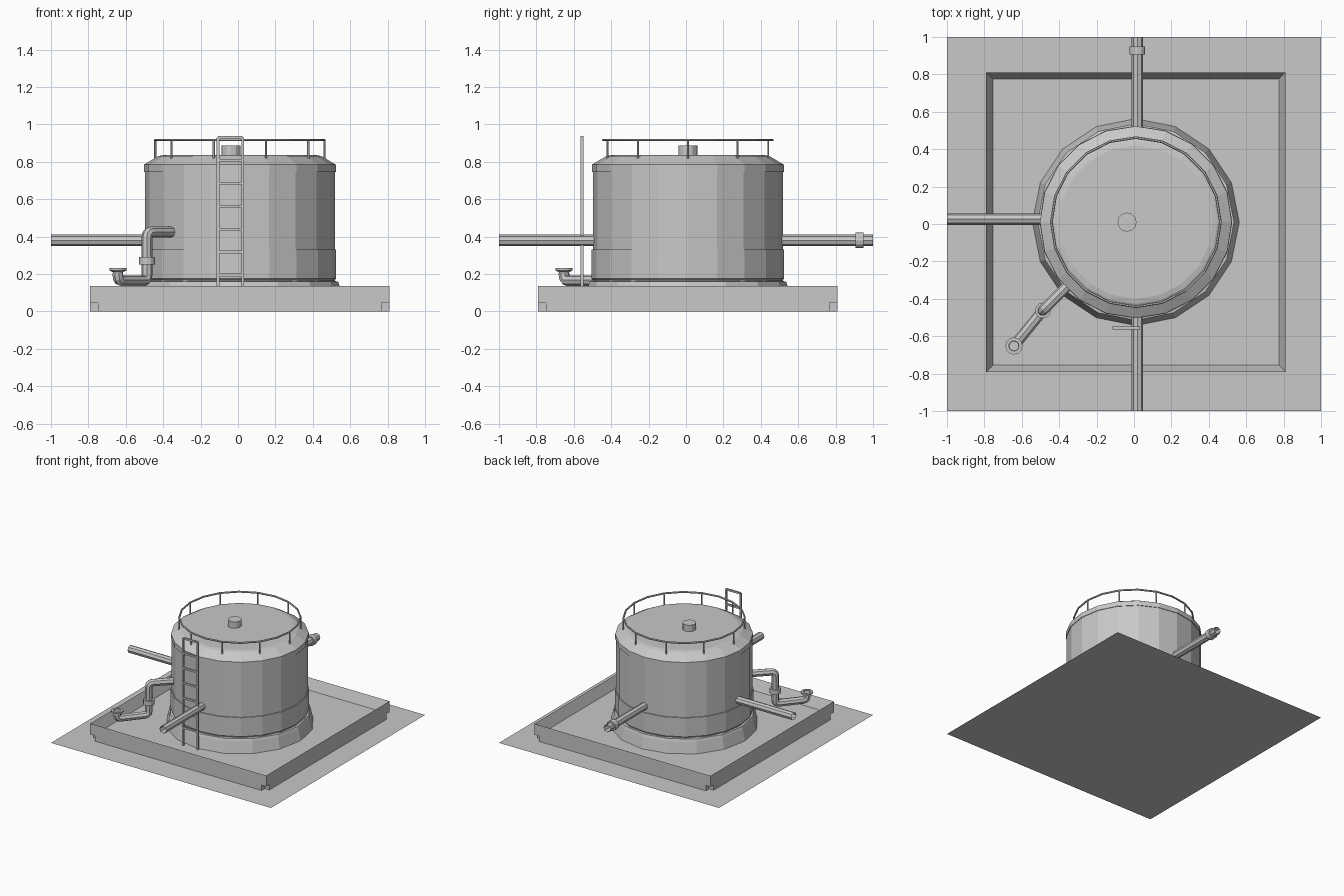
import bpy, bmesh, math
from mathutils import Vector

if "Cube" in bpy.data.objects:
    bpy.data.objects.remove(bpy.data.objects["Cube"])

C = 0.01            # centre of basin and tank
FLOOR = 0.05        # basin floor height
PIPE_Z, PIPE_R = 0.38, 0.031

grey = bpy.data.materials.new("plain_grey")
grey.use_nodes = True
grey.diffuse_color = (0.58, 0.58, 0.58, 1)
grey.node_tree.nodes["Principled BSDF"].inputs["Base Color"].default_value = grey.diffuse_color


def add_mesh(name, bm):
    bmesh.ops.recalc_face_normals(bm, faces=bm.faces)
    me = bpy.data.meshes.new(name)
    bm.to_mesh(me)
    bm.free()
    me.materials.append(grey)
    ob = bpy.data.objects.new(name, me)
    bpy.context.collection.objects.link(ob)
    return ob


def add_box(bm, lo, hi):
    lo, hi = Vector(lo), Vector(hi)
    verts = bmesh.ops.create_cube(bm, size=1)["verts"]
    for v in verts:
        v.co = Vector(a * b for a, b in zip(v.co, hi - lo)) + (lo + hi) / 2
    return verts


def lathe(name, profile, sides, x=C, y=C, cap_top=True):
    """Turn (radius, height) pairs around a vertical axis."""
    bm = bmesh.new()
    rings = []
    for r, z in profile:
        angles = [math.tau * i / sides for i in range(sides)]
        rings.append([bm.verts.new((x + r * math.cos(a), y + r * math.sin(a), z)) for a in angles])
    for low, high in zip(rings, rings[1:]):
        for i in range(sides):
            j = (i + 1) % sides
            bm.faces.new((low[i], low[j], high[j], high[i]))
    if cap_top:
        bm.faces.new(rings[-1])
    return add_mesh(name, bm)


def tube(name, points, radius, resolution=2, closed=False, bend=0.0):
    """Open-ended tube along a path, with optional rounded corners."""
    pts = [Vector(p) for p in points]
    path = pts
    if bend:
        path = [pts[0]]
        for a, b, c in zip(pts, pts[1:], pts[2:]):
            p, q = b + (a - b).normalized() * bend, b + (c - b).normalized() * bend
            for t in (0, 0.33, 0.67, 1):
                path.append(p * (1 - t) ** 2 + b * 2 * t * (1 - t) + q * t * t)
        path.append(pts[-1])
    cu = bpy.data.curves.new(name, "CURVE")
    cu.dimensions = "3D"
    cu.bevel_depth, cu.bevel_resolution = radius, resolution
    sp = cu.splines.new("POLY")
    sp.points.add(len(path) - 1)
    for sp_pt, p in zip(sp.points, path):
        sp_pt.co = (*p, 1)
    sp.use_cyclic_u = closed
    sp.use_smooth = False
    cu.materials.append(grey)
    ob = bpy.data.objects.new(name, cu)
    bpy.context.collection.objects.link(ob)
    bpy.ops.object.select_all(action="DESELECT")
    ob.select_set(True)
    bpy.context.view_layer.objects.active = ob
    bpy.ops.object.convert(target="MESH")
    return ob


# Ground sheet
bm = bmesh.new()
bmesh.ops.create_grid(bm, x_segments=1, y_segments=1, size=1)
add_mesh("ground_sheet", bm)

# Basin: recessed tray on a footing with notched corners
H, NOTCH = 0.8, 0.042
bm = bmesh.new()
add_box(bm, (C - H, C - H, 0.045), (C + H, C + H, 0.135))
top = max(bm.faces, key=lambda f: f.calc_center_median().z)
bmesh.ops.inset_region(bm, faces=[top], thickness=0.05)
for v in top.verts:
    v.co.z = FLOOR
add_mesh("basin", bm)
bm = bmesh.new()
add_box(bm, (C - H, C - H + NOTCH, 0.001), (C + H, C + H - NOTCH, 0.045))
add_box(bm, (C - H + NOTCH, C - H, 0.001), (C + H - NOTCH, C + H, 0.045))
add_mesh("basin_footing", bm)

# Tank
lathe("tank_base", [(0.57, 0), (0.553, FLOOR), (0.532, 0.14), (0.525, 0.16), (0.49, 0.165)], 16)
lathe("tank_band", [(0.5, 0.16), (0.515, 0.175), (0.515, 0.33), (0.5, 0.331)], 20, cap_top=False)
lathe("tank_body", [(0.508, 0.15), (0.508, 0.745), (0.513, 0.745), (0.513, 0.785),
                    (0.505, 0.79), (0.437, 0.83), (0.41, 0.836)], 20)
lathe("roof_vent", [(0.051, 0.83), (0.051, 0.888)], 12, x=-0.037)

# Roof handrail
R = 0.452
ring = [(C + R * math.cos(math.tau * i / 20), C + R * math.sin(math.tau * i / 20), 0.916) for i in range(20)]
tube("handrail", ring, 0.007, 1, closed=True)
for i, (x, y, z) in enumerate(ring[::2]):
    tube(f"handrail_post_{i + 1}", [(x, y, 0.815), (x, y, z)], 0.006, 1)

# Ladder
LX, LY, HALF, T = -0.041, -0.556, 0.066, 0.007
bm = bmesh.new()
for side in (-1, 1):
    x = LX + side * HALF
    add_box(bm, (x - T, LY - T, FLOOR), (x + T, LY + T, 0.93))
for i in range(7):
    z = 0.195 + i * 0.1225
    add_box(bm, (LX - HALF, LY - T, z - T), (LX + HALF, LY + T, z + T))
add_mesh("ladder", bm)

# Straight pipes
tube("front_pipe", [(0.018, -1, PIPE_Z), (0.018, -0.48, PIPE_Z)], PIPE_R)
tube("back_pipe", [(0.018, 0.5, PIPE_Z), (0.018, 1, PIPE_Z)], PIPE_R)
tube("right_pipe", [(-1, 0.026, PIPE_Z), (-0.48, 0.026, PIPE_Z)], PIPE_R)
collar = lathe("back_pipe_collar", [(PIPE_R, -0.021), (0.042, -0.021), (0.042, 0.021), (PIPE_R, 0.021)],
               12, 0, 0, cap_top=False)
collar.rotation_euler.x = math.pi / 2
collar.location = (0.018, 0.927, PIPE_Z)

# Drain pipe with valve
KX, KY, VX, VY = -0.487, -0.462, -0.642, -0.652
tube("drain_pipe", [(-0.35, -0.325, 0.424), (KX, KY, 0.424), (KX, KY, 0.164),
                    (VX, VY, 0.164), (VX, VY, 0.205)], 0.029, bend=0.03)
lathe("drain_collar", [(0.028, 0.252), (0.042, 0.252), (0.042, 0.291), (0.028, 0.291)],
      12, KX, KY, cap_top=False)
lathe("valve_flange", [(0.026, 0.19), (0.026, 0.21), (0.046, 0.219), (0.046, 0.231),
                       (0.028, 0.231), (0.026, 0.222)], 12, VX, VY)
